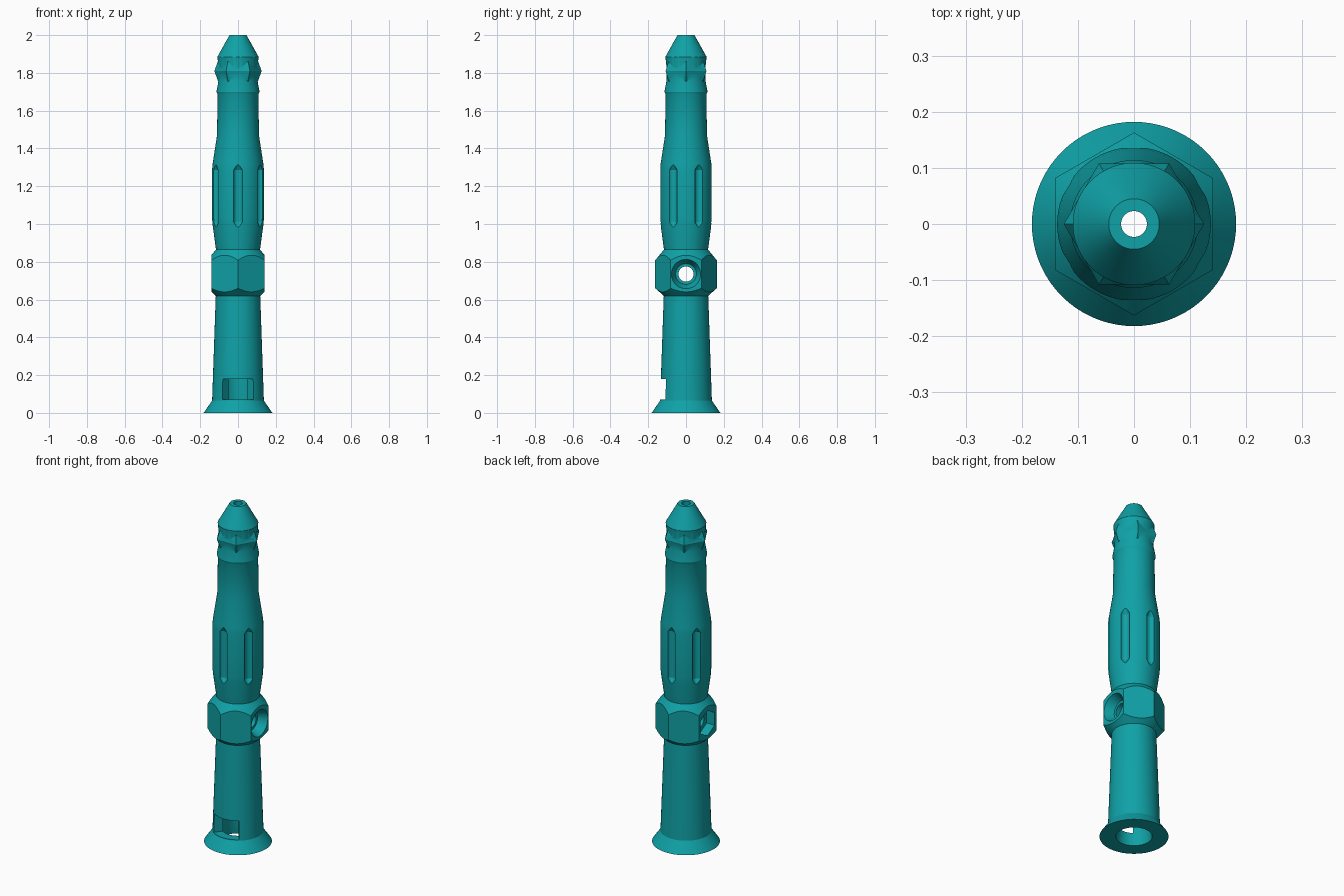
import bpy, bmesh
from math import radians, cos, sin, tau
from mathutils import Matrix

cube = bpy.data.objects.get("Cube")
if cube:
    bpy.data.objects.remove(cube, do_unlink=True)

teal = bpy.data.materials.new("teal")
teal.use_nodes = True
colour = (0.005, 0.36, 0.385, 1)
teal.diffuse_color = colour
teal.node_tree.nodes["Principled BSDF"].inputs["Base Color"].default_value = colour


def lathe(name, profile, segs=72, start=0, matrix=None):
    """Closed solid turned from (radius, z) points."""
    bm = bmesh.new()
    rings = []
    for r, z in profile:
        angles = [radians(start) + tau * i / segs for i in range(segs)]
        rings.append([bm.verts.new((r * cos(a), r * sin(a), z)) for a in angles])
    for low, high in zip(rings, rings[1:]):
        for i in range(segs):
            j = (i + 1) % segs
            bm.faces.new((low[i], low[j], high[j], high[i]))
    bm.faces.new(rings[0][::-1])
    bm.faces.new(rings[-1])
    if matrix:
        bm.transform(matrix)
    bmesh.ops.recalc_face_normals(bm, faces=bm.faces)
    return finish(name, bm)


def finish(name, bm):
    mesh = bpy.data.meshes.new(name)
    bm.to_mesh(mesh)
    bm.free()
    mesh.materials.append(teal)
    obj = bpy.data.objects.new(name, mesh)
    bpy.context.collection.objects.link(obj)
    return obj


def combine(target, tool, operation):
    """Apply a boolean and discard the tool."""
    mod = target.modifiers.new(operation, "BOOLEAN")
    mod.operation, mod.object, mod.solver = operation, tool, "EXACT"
    bpy.ops.object.select_all(action="DESELECT")
    bpy.context.view_layer.objects.active = target
    target.select_set(True)
    bpy.ops.object.modifier_apply(modifier=mod.name)
    bpy.data.objects.remove(tool, do_unlink=True)


# Turned barrel: flared foot, waist, grip, neck, head and tapered tip
body = lathe("handle_body", [
    (0.182, 0), (0.137, 0.065), (0.117, 0.64), (0.116, 0.86), (0.135, 1.0),
    (0.137, 1.03), (0.137, 1.29), (0.134, 1.32), (0.111, 1.47), (0.108, 1.685),
    (0.114, 1.7), (0.103, 1.76), (0.103, 1.83), (0.109, 1.885), (0.045, 2.0)])

# Hexagonal collar with turned chamfers
collar = lathe("hex_collar", [(0.163, 0.58), (0.163, 0.9)], 6, 30)
chamfer = lathe("collar_chamfer", [(0.112, 0.615), (0.163, 0.66), (0.163, 0.808), (0.112, 0.87)])
combine(collar, chamfer, "INTERSECT")
combine(body, collar, "UNION")

# Faceted ring on the head
combine(body, lathe("head_facets", [(0.098, 1.735), (0.125, 1.81), (0.098, 1.885)], 6), "UNION")

# Six flutes around the grip
for i in range(6):
    a = radians(30 + 60 * i)
    place = Matrix.Translation((0.142 * cos(a), 0.142 * sin(a), 0))
    flute = lathe("grip_flute", [(0.004, 0.975), (0.025, 1.01), (0.025, 1.285), (0.004, 1.32)],
                  16, 0, place)
    combine(body, flute, "DIFFERENCE")

# Stepped bore along the whole length
bore = lathe("bore", [(0.096, -0.1), (0.096, 0), (0.085, 0.07), (0.085, 0.56),
                      (0.023, 0.62), (0.023, 2.1)])
combine(body, bore, "DIFFERENCE")

# Cross hole with a round countersink on +x and a hexagonal pocket on -x
sideways = Matrix.Translation((0, 0, 0.735)) @ Matrix.Rotation(radians(90), 4, "Y")
combine(body, lathe("cross_hole", [(0.04, -0.3), (0.04, 0.3)], 40, 0, sideways), "DIFFERENCE")
combine(body, lathe("screw_seat", [(0.055, 0.09), (0.078, 0.142), (0.078, 0.3)], 40, 0, sideways),
        "DIFFERENCE")
combine(body, lathe("nut_pocket", [(0.075, -0.3), (0.075, -0.09)], 6, 0, sideways), "DIFFERENCE")

# Radial window near the foot on the front
bm = bmesh.new()
wedge = [bm.verts.new(p) for p in ((0, 0, 0.07), (-0.16, -0.21, 0.07), (0.16, -0.21, 0.07))]
face = bm.faces.new(wedge)
top = bmesh.ops.extrude_face_region(bm, geom=[face])["geom"]
bmesh.ops.translate(bm, vec=(0, 0, 0.11), verts=[v for v in top if isinstance(v, bmesh.types.BMVert)])
bmesh.ops.recalc_face_normals(bm, faces=bm.faces)
combine(body, finish("window_cutter", bm), "DIFFERENCE")

# Smooth turned surfaces, crisp machined edges
bpy.ops.object.select_all(action="DESELECT")
bpy.context.view_layer.objects.active = body
body.select_set(True)
bpy.ops.object.shade_smooth_by_angle(angle=radians(25))
